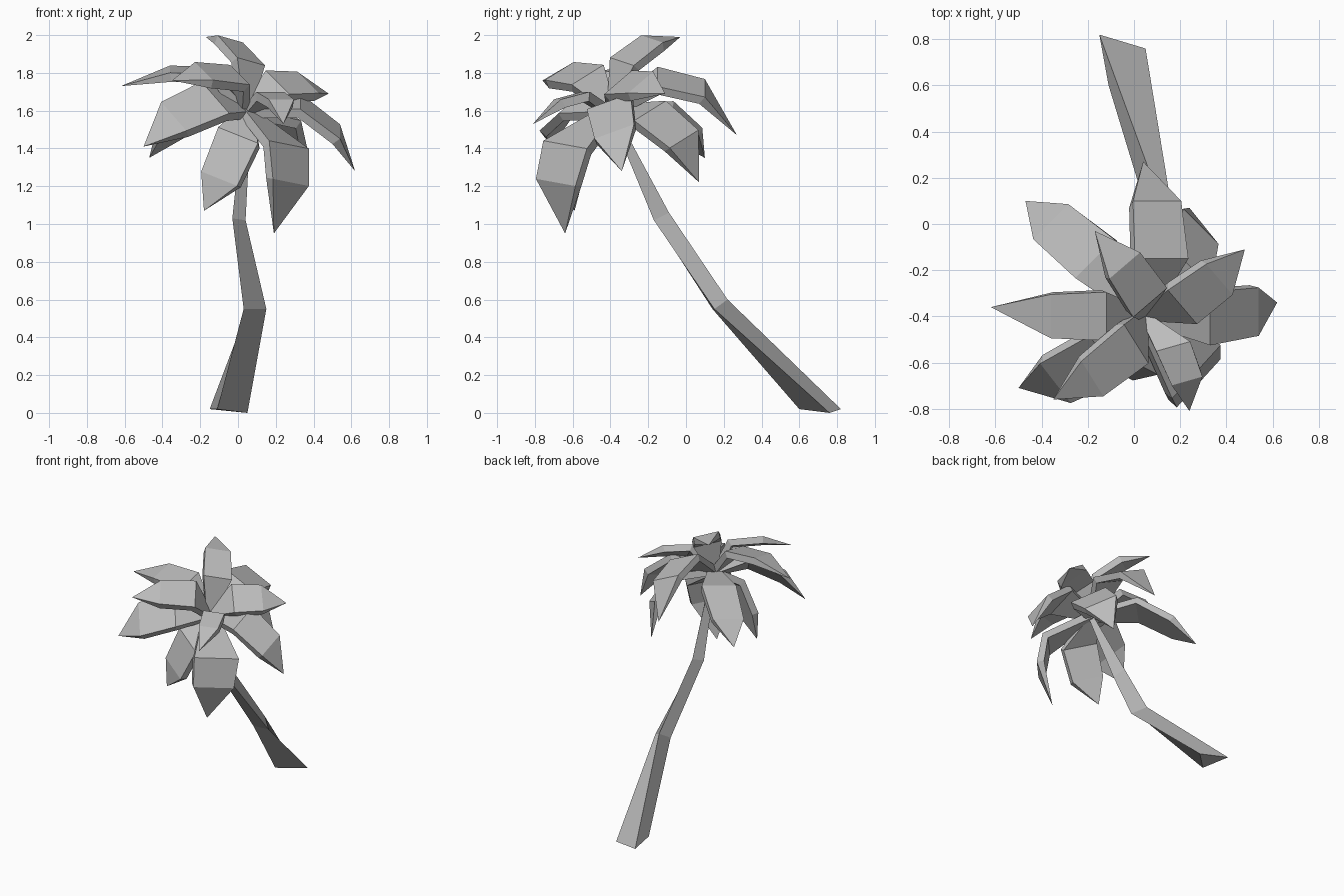
import bpy, bmesh
from mathutils import Vector

if "Cube" in bpy.data.objects:
    bpy.data.objects.remove(bpy.data.objects["Cube"], do_unlink=True)

# One plain grey for the whole tree
grey = bpy.data.materials.new("plain_grey")
colour = (0.5, 0.5, 0.5, 1)
grey.diffuse_color = colour
grey.use_nodes = True
grey.node_tree.nodes["Principled BSDF"].inputs["Base Color"].default_value = colour

CROWN = Vector((.05, -.4, 1.62))      # where every frond starts
UNDERSIDE = Vector((.05, -.4, 1.1))   # undersides of the fronds face this point
THICKNESS = .05


def loft(name, rings):
    """Flat-shaded skin over equal rings; a last ring of one point closes to a tip."""
    bm = bmesh.new()
    rows = [[bm.verts.new(point) for point in ring] for ring in rings]
    count = len(rows[0])
    for lower, upper in zip(rows, rows[1:]):
        for i in range(count):
            j = (i + 1) % count
            ahead = [upper[0]] if len(upper) == 1 else [upper[j], upper[i]]
            bm.faces.new([lower[i], lower[j]] + ahead)
    for end in (rows[0], rows[-1]):
        if len(end) > 1:
            bm.faces.new(end)
    bmesh.ops.recalc_face_normals(bm, faces=bm.faces)
    mesh = bpy.data.meshes.new(name)
    bm.to_mesh(mesh)
    bm.free()
    mesh.materials.append(grey)
    obj = bpy.data.objects.new(name, mesh)
    bpy.context.collection.objects.link(obj)


def frond(name, inner, outer, tip, half_width):
    """Thick bent leaf: narrow stem end, two wide box sections, pointed tip."""
    inner, outer, tip, side = map(Vector, (inner, outer, tip, half_width))

    def section(centre, ahead, scale):
        down = ahead.cross(side).normalized() * THICKNESS
        if down.dot(UNDERSIDE - centre) < 0:
            down.negate()
        left, right = centre - side * scale, centre + side * scale
        return [left, right, right + down, left + down]

    loft(name, [section(CROWN, inner - CROWN, .3),
                section(inner, outer - CROWN, 1.05),
                section(outer, tip - inner, .95),
                [tip]])


# Leaning, bent, three-sided trunk
loft("trunk", [
    [(-.15, .82, .02), (.05, .76, 0), (-.11, .6, .02)],
    [(.07, .22, .6), (.15, .15, .55), (.03, .14, .55)],
    [(.01, -.09, 1.06), (.04, -.17, 1.02), (-.03, -.17, 1.03)],
    [(.05, -.38, 1.6), (.07, -.41, 1.6), (.03, -.41, 1.6)],
])

# Fronds: inner section, outer section, tip, half width
frond("frond_back_right", (-.17, -.15, 1.64), (-.36, .01, 1.5), (-.47, .1, 1.35), (.08, .08, .01))
frond("frond_back", (.12, -.15, 1.78), (.1, .1, 1.72), (.04, .27, 1.47), (.11, 0, -.05))
frond("frond_back_left_low", (.25, -.19, 1.6), (.29, -.01, 1.45), (.24, .07, 1.22), (.08, -.08, -.05))
frond("frond_back_left", (.21, -.36, 1.75), (.37, -.24, 1.75), (.48, -.11, 1.69), (.06, -.07, -.06))
frond("frond_left", (.33, -.41, 1.65), (.54, -.38, 1.49), (.62, -.34, 1.28), (0, -.11, -.04))
frond("frond_front_right", (-.12, -.58, 1.67), (-.34, -.69, 1.57), (-.5, -.71, 1.41), (-.07, .09, .08))
frond("frond_right", (-.12, -.4, 1.81), (-.36, -.4, 1.82), (-.62, -.36, 1.73), (0, .1, .02))
frond("frond_front_right_high", (.01, -.52, 1.79), (-.18, -.67, 1.81), (-.35, -.76, 1.76), (.05, -.08, -.05))
frond("frond_front_left", (.17, -.53, 1.7), (.23, -.68, 1.66), (.24, -.81, 1.53), (.07, .02, 0))
frond("frond_top", (.07, -.34, 1.86), (-.04, -.18, 1.98), (-.17, -.03, 1.99), (.07, .06, -.02))
frond("frond_front_left_low", (.27, -.64, 1.42), (.28, -.69, 1.22), (.19, -.64, .95), (.1, .11, -.02))
frond("frond_front_right_low", (0, -.6, 1.47), (-.1, -.63, 1.24), (-.18, -.59, 1.07), (.1, -.05, -.04))
